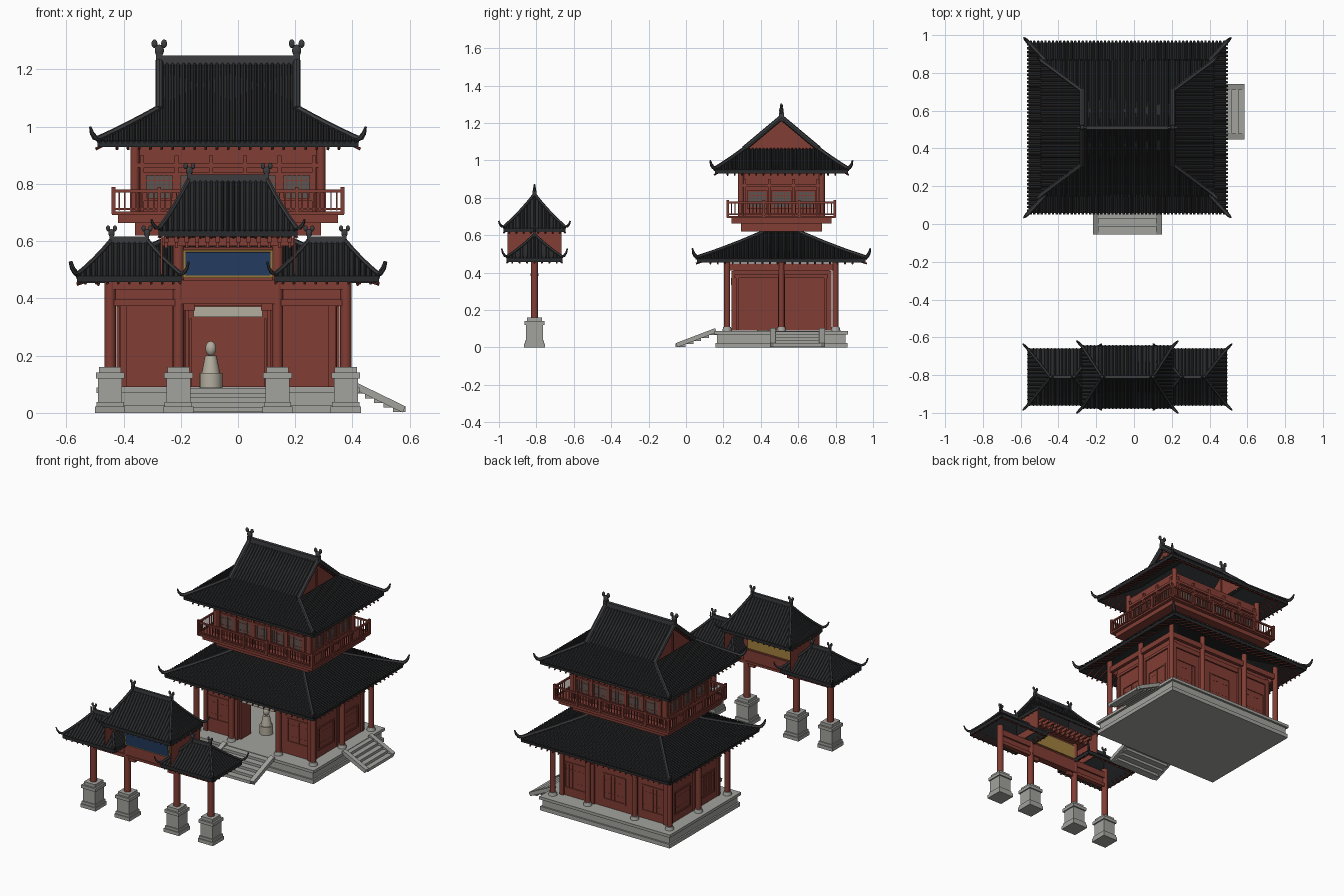
import bpy, bmesh, math
from mathutils import Vector, Matrix

if "Cube" in bpy.data.objects:
    bpy.data.objects.remove(bpy.data.objects["Cube"])

def mat(name, *c):
    m = bpy.data.materials.new(name)
    m.diffuse_color = (*c, 1)
    m.use_nodes = True
    m.node_tree.nodes["Principled BSDF"].inputs["Base Color"].default_value = m.diffuse_color
    return m

ROOF, RIDGE = mat("roof_tile", .022, .023, .025), mat("ridge", .045, .046, .05)
RED, DARK = mat("red_wood", .22, .047, .034), mat("dark_red", .12, .028, .02)
STONE, PANE = mat("stone", .36, .36, .34), mat("pane", .1, .092, .085)
GOLD, NAVY, PALE = mat("gold", .36, .22, .05), mat("navy", .02, .05, .13), mat("pale", .45, .42, .34)

class Part:
    """Collects simple solids into one object."""
    def __init__(s, name, m):
        s.name, s.m, s.bm = name, m, bmesh.new()
    def box(s, c, size, rot=None):
        M = Matrix.Translation(c) @ (rot or Matrix()) @ Matrix.Diagonal((*size, 1))
        bmesh.ops.create_cube(s.bm, size=1, matrix=M)
    def cyl(s, x, y, z0, z1, r, r2=None, n=16):
        bmesh.ops.create_cone(s.bm, cap_ends=True, segments=n, radius1=r, radius2=r if r2 is None else r2,
                              depth=z1 - z0, matrix=Matrix.Translation((x, y, (z0 + z1) / 2)))
    def ball(s, c, size):
        bmesh.ops.create_uvsphere(s.bm, u_segments=10, v_segments=7, radius=1,
                                  matrix=Matrix.Translation(c) @ Matrix.Diagonal((*size, 1)))
    def tube(s, pts, r, n=6):
        pts = [Vector(p) for p in pts]
        rs = r if isinstance(r, list) else [r] * len(pts)
        rings = []
        for i, p in enumerate(pts):
            t = (pts[min(i + 1, len(pts) - 1)] - pts[max(i - 1, 0)]).normalized()
            side = t.cross(Vector((0, 0, 1))).normalized()
            up = side.cross(t)
            rings.append([s.bm.verts.new(p + rs[i] * (math.cos(k * math.tau / n) * side + math.sin(k * math.tau / n) * up))
                          for k in range(n)])
        for A, B in zip(rings, rings[1:]):
            for k in range(n):
                s.bm.faces.new((A[k], A[(k + 1) % n], B[(k + 1) % n], B[k]))
        s.bm.faces.new(rings[0][::-1]); s.bm.faces.new(rings[-1])
    def face(s, *pts):
        s.bm.faces.new([s.bm.verts.new(p) for p in pts])
    def done(s, loc=(0, 0, 0), rz=0):
        bmesh.ops.recalc_face_normals(s.bm, faces=s.bm.faces)
        me = bpy.data.meshes.new(s.name)
        s.bm.to_mesh(me)
        me.materials.append(s.m)
        o = bpy.data.objects.new(s.name, me)
        bpy.context.collection.objects.link(o)
        o.location, o.rotation_euler = loc, (0, 0, rz)
        bpy.ops.object.select_all(action='DESELECT')
        o.select_set(True)
        bpy.context.view_layer.objects.active = o
        bpy.ops.object.shade_smooth_by_angle(angle=math.radians(40))

def steps(h, sp):
    n = int(h / sp)
    return [i * h / (n + .4) for i in range(-n, n + 1)]

def roof(name, cx, cy, a, b, c, z0, z1, up, t1=1.0, k=1.0):
    """Hipped roof (t1=1) or hip-and-gable roof (t1<1): eave half sizes a,b, ridge half length c."""
    zf = lambda t: z0 + (z1 - z0) * (.8 * t + .2 * t * t)
    wf = lambda t: a + (c - a) * min(t / t1, 1)
    P = lambda x, y, z: (x, y, z)
    N = 4
    low = [t1 * i / N for i in range(N + 1)]
    shell, tiles = Part(name + "_shell", ROOF), Part(name + "_tiles", ROOF)
    raft, ridge = Part(name + "_rafters", DARK), Part(name + "_ridges", RIDGE)
    for s in (-1, 1):
        for dz in (0, -.02):
            ts = low + ([1] if t1 < 1 else [])
            for t, u in zip(ts, ts[1:]):
                y, v, z, w = s * b * (1 - t), s * b * (1 - u), zf(t) + dz, zf(u) + dz
                shell.face((-wf(t), y, z), (wf(t), y, z), (wf(u), v, w), (-wf(u), v, w))
                if u <= t1:
                    shell.face((s * wf(t), -y, z), (s * wf(t), y, z), (s * wf(u), v, w), (s * wf(u), -v, w))
        # eave boards
        shell.box((0, s * b, z0 - .01), (2 * a, .006, .022))
        shell.box((s * a, 0, z0 - .01), (.006, 2 * b, .022))
        # tile rows and rafter ends
        for i, x in enumerate(steps(a, .0195)):
            tm = 1 if abs(x) <= c else t1 * (a - abs(x)) / (a - c)
            tt = [-.025] + [tm * j / 4 for j in range(1, 5)]
            tiles.tube([(x, s * b * (1 - t), zf(t) + .002) for t in tt], .0062 * k)
            if i % 2 and tm > .1:
                raft.tube([(x, s * b * (1 - t), zf(t) - .024) for t in (-.02, min(.25, tm))], .005, 5)
        for i, y in enumerate(steps(b, .0195)):
            tm = min(t1, 1 - abs(y) / b)
            tt = [-.025 * t1] + [tm * j / 4 for j in range(1, 5)]
            tiles.tube([(s * wf(t), y, zf(t) + .002) for t in tt], .0062 * k)
            if i % 2 and tm > .1:
                raft.tube([(s * wf(t), y, zf(t) - .024) for t in (-.02, min(.2, tm))], .005, 5)
        # hip ridges with upswept tips
        for q in (-1, 1):
            pts = [(s * wf(t), q * b * (1 - t), zf(t) + .008) for t in low[::-1]]
            pts += [(s * (a + e), q * (b + e), z0 + h * up) for e, h in ((.012, .25), (.022, .55), (.028, 1))]
            ridge.tube(pts, [.0105 * k] * N + [.011 * k, .010 * k, .008 * k, .004])
            if t1 < 1:
                ridge.tube([(s * c, q * b * (1 - t), zf(t) + .008) for t in (t1 - .02, 1)], .014, 8)
        # ridge-end finials
        zt = z1 + .028 * k
        ridge.box((s * c, 0, z1 + .012 * k), (.022 * k, .026 * k, .045 * k))
        ridge.ball((s * c, 0, zt + .016 * k), (.017 * k, .012 * k, .021 * k))
        for q in (-1, 1):
            ridge.ball((s * c + q * .017 * k, 0, zt + .04 * k), (.011 * k, .008 * k, .015 * k))
    ridge.box((0, 0, z1 + .01 * k), (2 * c, .02 * k, .034 * k))
    if t1 < 1:
        gable = Part(name + "_gables", RED)
        for s in (-1, 1):
            g = s * (c - .012)
            gable.face((g, -b * (1 - t1), zf(t1) - .01), (g, b * (1 - t1), zf(t1) - .01), (g, 0, z1))
            gable.box((g, 0, (zf(t1) + z1) / 2 - .03), (.012, .012, .12))
        gable.done((cx, cy, 0))
    for p in (shell, tiles, raft, ridge):
        p.done((cx, cy, 0))

MX, MY, GY = -.035, .51, -.81        # hall centre, gate depth
roof("hall_lower_roof", MX, MY, .52, .448, .10, .475, .655, .055)
roof("hall_upper_roof", MX, MY, .4535, .353, .24, .95, 1.222, .05, t1=.45)
roof("gate_centre_roof", MX, GY, .24, .163, .135, .638, .812, .038, k=.75)
for s, n in ((-1, "left"), (1, "right")):
    roof(f"gate_{n}_roof", MX + s * .345, GY, .18, .147, .062, .478, .597, .05, k=.7)

# ---- platform and stairs
p = Part("platform", STONE)
for z, h, e in ((.0125, .025, 0), (.045, .05, -.01), (.079, .018, .004)):
    p.box((0, 0, z), (2 * (.455 + e), 2 * (.353 + e), h))
p.done((MX, MY, 0))

def stairs(name, loc, rz, run, hw):
    p = Part(name, STONE)
    for i in range(5):
        p.box((0, -run * (i + .5) / 5, .076 - i * .016), (2 * hw - .04, run / 5 + .01, .018))
    ang = math.atan2(.08, run)
    for s in (-1, 1):
        p.box((s * (hw - .015), -run / 2, .052), (.03, math.hypot(run, .08), .024), Matrix.Rotation(ang, 4, 'X'))
    p.done(loc, rz)

stairs("front_stairs", (MX, MY - .35, 0), 0, .21, .182)
stairs("side_stairs", (MX + .45, .595, 0), math.pi / 2, .165, .147)

# ---- hall walls, columns, windows
red, dark, pane = Part("hall_walls", RED), Part("hall_frames", RED), Part("hall_window_panes", PANE)
def onwall(part, face, u, z, w, h, d=.012):
    ax, s, off = face
    if ax == 'y':
        part.box((u, s * off, z), (w, d, h))
    else:
        part.box((s * off, u, z), (d, w, h))

def window(face, u, z0, z1, w):
    zc, h = (z0 + z1) / 2, z1 - z0
    onwall(pane, face, u, zc, w, h, .01)
    for q in (-1, 1):
        onwall(dark, face, u + q * w / 2, zc, .01, h + .01, .022)
        onwall(dark, face, u, zc + q * h / 2, w, .01, .022)
    for i in range(1, 6):
        onwall(dark, face, u + w * (i / 6 - .5), zc, .003, h, .014)
    for q in (-.25, .25):
        onwall(dark, face, u, zc + q * h, w, .003, .014)

BX, BY = .375, .25
F, B = ('y', -1, BY), ('y', 1, BY)
L, R = ('x', -1, BX), ('x', 1, BX)
for f in (L, R):
    onwall(red, f, 0, .265, 2 * BY, .35)
    for u in (-.12, .12):
        window(f, u, .14, .275, .15)
    for u in (-.235, -.01, .01, .235):
        onwall(dark, f, u, .24, .016, .29, .03)
    onwall(dark, f, 0, .38, 2 * BY, .018, .03)
onwall(red, B, 0, .265, 2 * BX, .35)
for s in (-1, 1):
    onwall(red, F, s * .26, .265, .24, .35)
for u in (-.27, 0, .27):
    window(B, u, .14, .3, .15)
    if u:
        window(F, u * 1.06, .17, .315, .16)
for u in (-.365, -.15, .15, .365):
    for f in (F, B):
        onwall(dark, f, u, .25, .026, .32, .035)
for f in (F, B):
    onwall(dark, f, 0, .39, 2 * BX, .03, .03)
onwall(red, F, 0, .405, .3, .07)
red.box((0, 0, .435), (2 * BX, 2 * BY, .01))
for s in (-1, 1):                      # open door leaves
    red.box((s * .13, -BY + .05, .21), (.01, .1, .24))
for x in (-.41, -.165, .165, .41):     # gallery columns and tie beams
    for y in (-.29, 0, .29):
        if abs(x) > .4 or y:
            red.cyl(x, y, .105, .5, .0165)
for s in (-1, 1):
    red.box((0, s * .29, .43), (.82, .02, .035))
    red.box((s * .41, 0, .43), (.02, .58, .035))
plinth = Part("column_plinths", STONE)
for x in (-.41, -.165, .165, .41):
    for y in (-.29, 0, .29):
        if abs(x) > .4 or y:
            plinth.cyl(x, y, .085, .108, .027, .021)
plinth.done((MX, MY, 0))

# ---- upper storey and balcony
UX, UY = .325, .216
red.box((0, 0, .775), (2 * UX, 2 * UY, .31))
red.box((0, 0, .677), (.77, .535, .028))
red.box((0, 0, .697), (.81, .58, .012))
for s in (-1, 1):
    for u in (-.24, -.12, 0, .12, .24):
        window(('y', s, UY), u, .745, .835, .1)
    for u in (-.13, 0, .13):
        window(('x', s, UX), u, .745, .835, .1)
    for q in (-1, 1):
        red.cyl(s * UX, q * UY, .69, .95, .016)
    for u in (-.3, -.18, -.06, .06, .18, .3):
        onwall(dark, ('y', s, UY), u, .8, .014, .2, .03)
    for u in (-.195, -.065, .065, .195):
        onwall(dark, ('x', s, UX), u, .8, .014, .2, .03)
    onwall(dark, ('y', s, UY), 0, .865, 2 * UX, .016, .03)
    onwall(dark, ('x', s, UX), 0, .865, 2 * UY, .016, .03)
for p, n in ((red, 0), (dark, 0), (pane, 0)):
    p.done((MX, MY, 0))
rail = Part("balcony_railing", RED)
RX, RY = .4, .286
for s in (-1, 1):
    for z, h in ((.775, .01), (.712, .007)):
        rail.box((0, s * RY, z), (2 * RX, .01, h))
        rail.box((s * RX, 0, z), (.01, 2 * RY, h))
    for i in range(41):
        big = i % 8 == 0
        rail.box((RX * (i / 20 - 1), s * RY, .742), (.013 if big else .005,) * 2 + (.095 if big else .07,))
    for i in range(31):
        big = i % 10 == 0
        rail.box((s * RX, RY * (i / 15 - 1), .742), (.013 if big else .005,) * 2 + (.095 if big else .07,))
rail.done((MX, MY, 0))

# ---- door plaque and altar figure
p = Part("door_plaque", PALE)
p.box((MX, MY - BY - .012, .353), (.24, .014, .036))
p.cyl(MX - .06, .42, .088, .14, .04)
p.cyl(MX - .06, .42, .14, .2, .032, .02)
p.ball((MX - .06, .42, .225), (.02, .02, .026))
p.done()

# ---- gate
stone, wood = Part("gate_bases", STONE), Part("gate_frame", RED)
for x in (-.412, -.173, .173, .412):
    for z, h, w in ((.011, .022, .106), (.03, .016, .096), (.08, .09, .084), (.131, .02, .1), (.15, .02, .078)):
        stone.box((x, 0, z), (w, w * 1.06, h))
    wood.cyl(x, 0, .155, .62 if abs(x) < .2 else .5, .02)
for s in (-1, 1):
    for z, h, d in ((.452, .04, .034), (.415, .04, .014), (.385, .022, .03)):
        wood.box((s * .293, 0, z), (.24, d, h))
    wood.box((s * .232, 0, .55), (.006, .29, .155))
    wood.box((s * .14, 0, .37), (.05, .02, .025))
wood.box((0, 0, .425), (.346, .034, .08))
wood.box((0, 0, .388), (.346, .044, .014))
wood.box((0, 0, .52), (.346, .02, .12))
wood.box((0, 0, .598), (.46, .1, .03))
for i in range(13):                    # bracket blocks
    for s in (-1, 1):
        wood.box((-.216 + i * .036, s * .07, .606), (.015, .06, .02))
        wood.box((-.216 + i * .036, s * .055, .587), (.01, .04, .02))
stone.done((MX, GY, 0))
wood.done((MX, GY, 0))

# ---- blank sign board
tilt = Matrix.Rotation(math.radians(8), 4, 'X')
p = Part("sign_frame", GOLD)
p.box((MX, GY - .045, .521), (.316, .014, .098), tilt)
p.box((MX, GY + .014, .521), (.316, .01, .09))
p.done()
p = Part("sign_board", NAVY)
p.box((MX, GY - .05, .521), (.298, .012, .082), tilt)
p.done()
